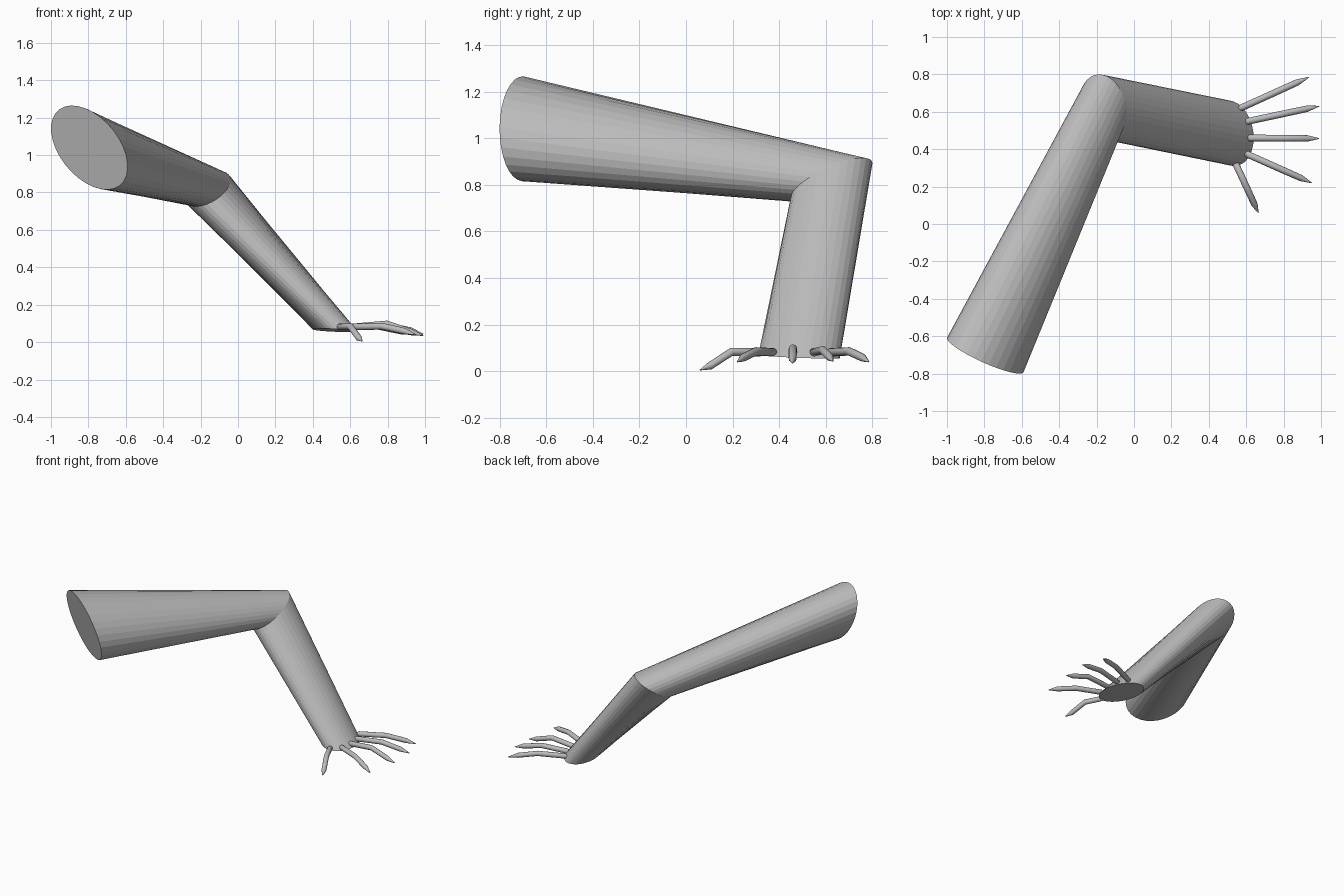
import bpy
import bmesh
from math import cos, sin, radians, tau
from mathutils import Vector

cube = bpy.data.objects.get("Cube")
if cube:
    bpy.data.objects.remove(cube, do_unlink=True)

grey = bpy.data.materials.new("light grey")
grey.use_nodes = True
colour = (0.5, 0.5, 0.5, 1)
grey.diffuse_color = colour
grey.node_tree.nodes["Principled BSDF"].inputs["Base Color"].default_value = colour


def loft(name, rings, smooth=False):
    """Skin a list of equal-length rings and cap both ends."""
    bm = bmesh.new()
    loops = [[bm.verts.new(p) for p in ring] for ring in rings]
    n = len(loops[0])
    for a, b in zip(loops, loops[1:]):
        for i in range(n):
            j = (i + 1) % n
            bm.faces.new((a[i], a[j], b[j], b[i]))
    bm.faces.new(loops[0])
    bm.faces.new(loops[-1])
    bmesh.ops.recalc_face_normals(bm, faces=bm.faces)
    mesh = bpy.data.meshes.new(name)
    bm.to_mesh(mesh)
    bm.free()
    mesh.materials.append(grey)
    obj = bpy.data.objects.new(name, mesh)
    bpy.context.collection.objects.link(obj)
    if smooth:
        bpy.ops.object.select_all(action="DESELECT")
        obj.select_set(True)
        bpy.context.view_layer.objects.active = obj
        bpy.ops.object.shade_smooth_by_angle(angle=radians(35))
    return obj


def ellipse(centre, size, phase, twist=0, n=32):
    """Tilted ellipse: each axis swings by its size with its own phase."""
    return [Vector([c + s * cos(tau * i / n + radians(twist - p))
                    for c, s, p in zip(centre, size, phase)])
            for i in range(n)]


def tube(name, path, radii, n=12):
    """Round tube along a bent path with one radius per point."""
    pts = [Vector(p) for p in path]
    rings = []
    for i, p in enumerate(pts):
        d = pts[min(i + 1, len(pts) - 1)] - pts[max(i - 1, 0)]
        side = d.cross(Vector((0, 0, 1))).normalized()
        up = side.cross(d).normalized()
        rings.append([p + radii[i] * (side * cos(tau * k / n) + up * sin(tau * k / n))
                      for k in range(n)])
    return loft(name, rings, smooth=True)


# Arm: shoulder, elbow and wrist cross-sections
shoulder = ellipse((-0.795, -0.70, 1.04), (0.205, 0.10, 0.225), (0, 207, 117), twist=40)
elbow = ellipse((-0.165, 0.625, 0.82), (0.125, 0.175, 0.095), (0, 100, 60))
wrist = ellipse((0.52, 0.485, 0.063), (0.12, 0.175, 0.009), (0, 98, 238))
loft("arm", [shoulder, elbow, wrist])

# Digits: wrist end, tip, knuckle height and tip height
digits = {
    "little_finger": ((0.56, 0.615), (0.935, 0.785), 0.085, 0.04),
    "ring_finger": ((0.59, 0.545), (0.99, 0.63), 0.09, 0.043),
    "middle_finger": ((0.60, 0.46), (0.99, 0.457), 0.097, 0.035),
    "index_finger": ((0.59, 0.38), (0.95, 0.22), 0.085, 0.04),
    "thumb": ((0.54, 0.33), (0.665, 0.06), 0.083, 0.005),
}
for name, (base, tip, knuckle_z, tip_z) in digits.items():
    a, b = Vector(base), Vector(tip)
    heights = (0.08, 0.081, knuckle_z, tip_z + 0.018, tip_z)
    steps = (0, 0.04, 0.5, 0.84, 1)
    path = [(*a.lerp(b, t), z) for t, z in zip(steps, heights)]
    tube(name, path, (0.010, 0.018, 0.018, 0.017, 0.002))
